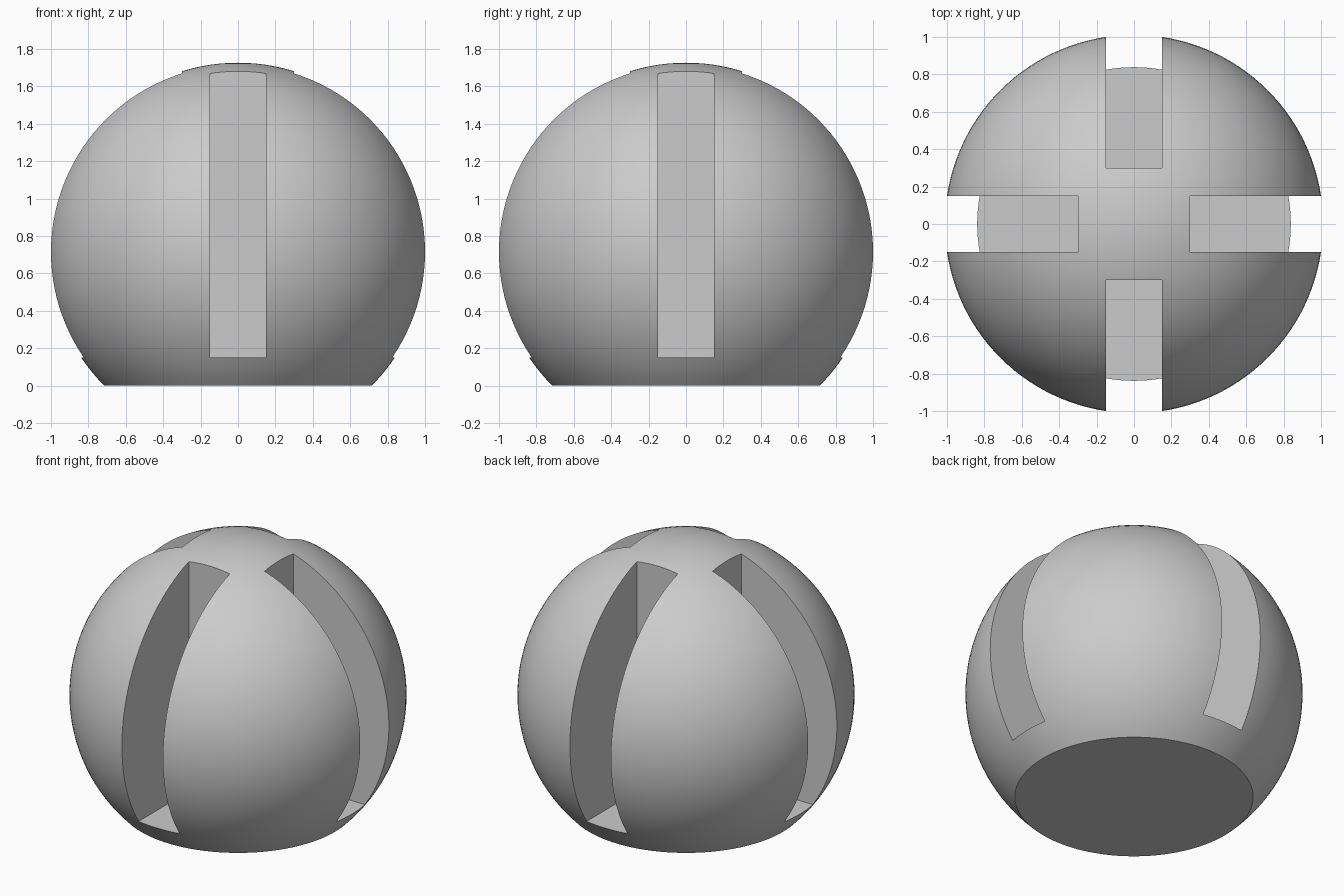
import bpy
import bmesh
import math
from mathutils import Matrix, Vector

if "Cube" in bpy.data.objects:
    bpy.data.objects.remove(bpy.data.objects["Cube"], do_unlink=True)

SLOT_HALF = 0.15      # half the slot width
SLOT_INNER = 0.30     # distance of the slot's back wall from the axis
SLOT_FLOOR = 0.15     # height of the slot's floor
RADIUS = math.hypot(1, SLOT_HALF)
CENTRE = RADIUS * math.sqrt(0.5)

grey = bpy.data.materials.new("light_grey")
grey.use_nodes = True
colour = (0.6, 0.6, 0.6, 1)
grey.diffuse_color = colour
grey.node_tree.nodes["Principled BSDF"].inputs["Base Color"].default_value = colour


def add_object(name, bm):
    mesh = bpy.data.meshes.new(name)
    bm.to_mesh(mesh)
    bm.free()
    mesh.materials.append(grey)
    obj = bpy.data.objects.new(name, mesh)
    bpy.context.collection.objects.link(obj)
    return obj


# Ball with a flat base
bm = bmesh.new()
bmesh.ops.create_uvsphere(bm, u_segments=128, v_segments=64, radius=RADIUS,
                          matrix=Matrix.Translation((0, 0, CENTRE)))
cut = bmesh.ops.bisect_plane(bm, geom=bm.verts[:] + bm.edges[:] + bm.faces[:],
                             plane_co=(0, 0, 0), plane_no=(0, 0, 1), clear_inner=True)
rim = [e for e in cut["geom_cut"] if isinstance(e, bmesh.types.BMEdge)]
bmesh.ops.contextual_create(bm, geom=rim)
bmesh.ops.recalc_face_normals(bm, faces=bm.faces)
ball = add_object("slotted_ball", bm)

# Four slot cutters around the axis
bm = bmesh.new()
low = Vector((SLOT_INNER, -SLOT_HALF, SLOT_FLOOR))
high = Vector((1.5, SLOT_HALF, 2.2))
for i in range(4):
    place = (Matrix.Rotation(i * math.pi / 2, 4, "Z")
             @ Matrix.Translation((low + high) / 2)
             @ Matrix.Diagonal((*(high - low), 1)))
    bmesh.ops.create_cube(bm, size=1, matrix=place)
cutter = add_object("slot_cutter", bm)

# Cut the slots
bpy.ops.object.select_all(action="DESELECT")
bpy.context.view_layer.objects.active = ball
ball.select_set(True)
slots = ball.modifiers.new("slots", "BOOLEAN")
slots.operation = "DIFFERENCE"
slots.solver = "EXACT"
slots.object = cutter
bpy.ops.object.modifier_apply(modifier=slots.name)
bpy.data.objects.remove(cutter, do_unlink=True)

bpy.ops.object.shade_smooth_by_angle(angle=math.radians(25))
